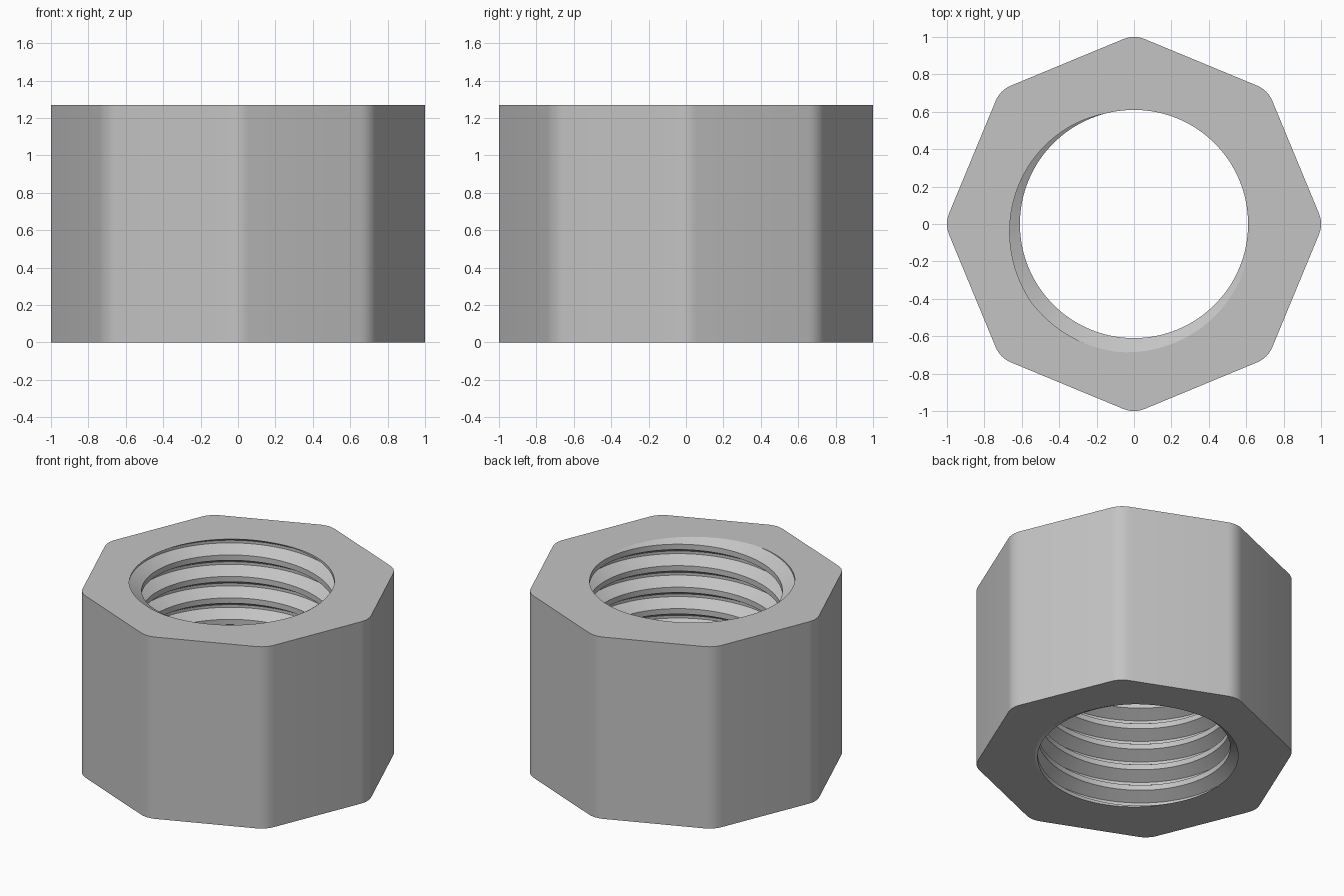
import bpy, bmesh, math
from math import cos, sin, tau

if "Cube" in bpy.data.objects:
    bpy.data.objects.remove(bpy.data.objects["Cube"])

HEIGHT = 1.27
SIDES, CORNER_RADIUS, CORNER_STEPS = 8, 0.15, 6
MINOR, MAJOR, PITCH = 0.61, 0.69, 0.15   # internal thread
SEGMENTS = 144
START = math.radians(60)                 # where a crest meets the top face


def material(name, color):
    mat = bpy.data.materials.new(name)
    mat.use_nodes = True
    mat.diffuse_color = color
    mat.node_tree.nodes["Principled BSDF"].inputs["Base Color"].default_value = color
    return mat


def outline():
    """Octagon with rounded corners, tips at distance 1."""
    half = math.pi / SIDES
    center = 1 - CORNER_RADIUS
    for side in range(SIDES):
        mid = side * tau / SIDES
        for step in range(CORNER_STEPS + 1):
            a = mid + half * (2 * step / CORNER_STEPS - 1)
            yield (center * cos(mid) + CORNER_RADIUS * cos(a),
                   center * sin(mid) + CORNER_RADIUS * sin(a))


def thread_radius(turn):
    """Thread profile: flat crest, sloped flanks, narrow flat root."""
    d = abs(turn - round(turn))
    t = min(max((d - 0.125) / 0.3125, 0), 1)
    return MINOR + (MAJOR - MINOR) * t


def thread_column(bm, angle):
    """Profile corners at one angle, clipped to the nut's two faces."""
    lead = (angle - START) / tau
    column = []
    for turn in range(-11, 3):
        for corner in (-0.125, 0.125, 0.4375, 0.5625):
            z = HEIGHT + PITCH * (turn + corner + lead)
            z = min(max(z, 0), HEIGHT)
            r = thread_radius((z - HEIGHT) / PITCH - lead)
            column.append(bm.verts.new((r * cos(angle), r * sin(angle), z)))
    return column


bm = bmesh.new()

# Outer wall
points = list(outline())
low = [bm.verts.new((x, y, 0)) for x, y in points]
high = [bm.verts.new((x, y, HEIGHT)) for x, y in points]
for i in range(len(points)):
    j = (i + 1) % len(points)
    bm.faces.new((low[i], low[j], high[j], high[i]))

# Threaded bore
columns = [thread_column(bm, tau * i / SEGMENTS) for i in range(SEGMENTS + 1)]
for a, b in zip(columns, columns[1:]):
    for k in range(len(a) - 1):
        bm.faces.new((a[k], a[k + 1], b[k + 1], b[k]))
bmesh.ops.remove_doubles(bm, verts=bm.verts, dist=0.00005)

# Top and bottom faces around the bore
for level in (0, HEIGHT):
    rim = [e for e in bm.edges if e.is_boundary
           and all(abs(v.co.z - level) < 0.0001 for v in e.verts)]
    bmesh.ops.triangle_fill(bm, edges=rim, use_beauty=True,
                            normal=(0, 0, 1 if level else -1))
bmesh.ops.recalc_face_normals(bm, faces=bm.faces)

mesh = bpy.data.meshes.new("threaded_nut")
bm.to_mesh(mesh)
bm.free()
mesh.materials.append(material("light grey metal", (0.55, 0.55, 0.55, 1)))
nut = bpy.data.objects.new("threaded_nut", mesh)
bpy.context.collection.objects.link(nut)

# Smooth rounded corners and bore, crisp rims and thread edges
bpy.ops.object.select_all(action="DESELECT")
nut.select_set(True)
bpy.context.view_layer.objects.active = nut
bpy.ops.object.shade_smooth_by_angle(angle=math.radians(30))
